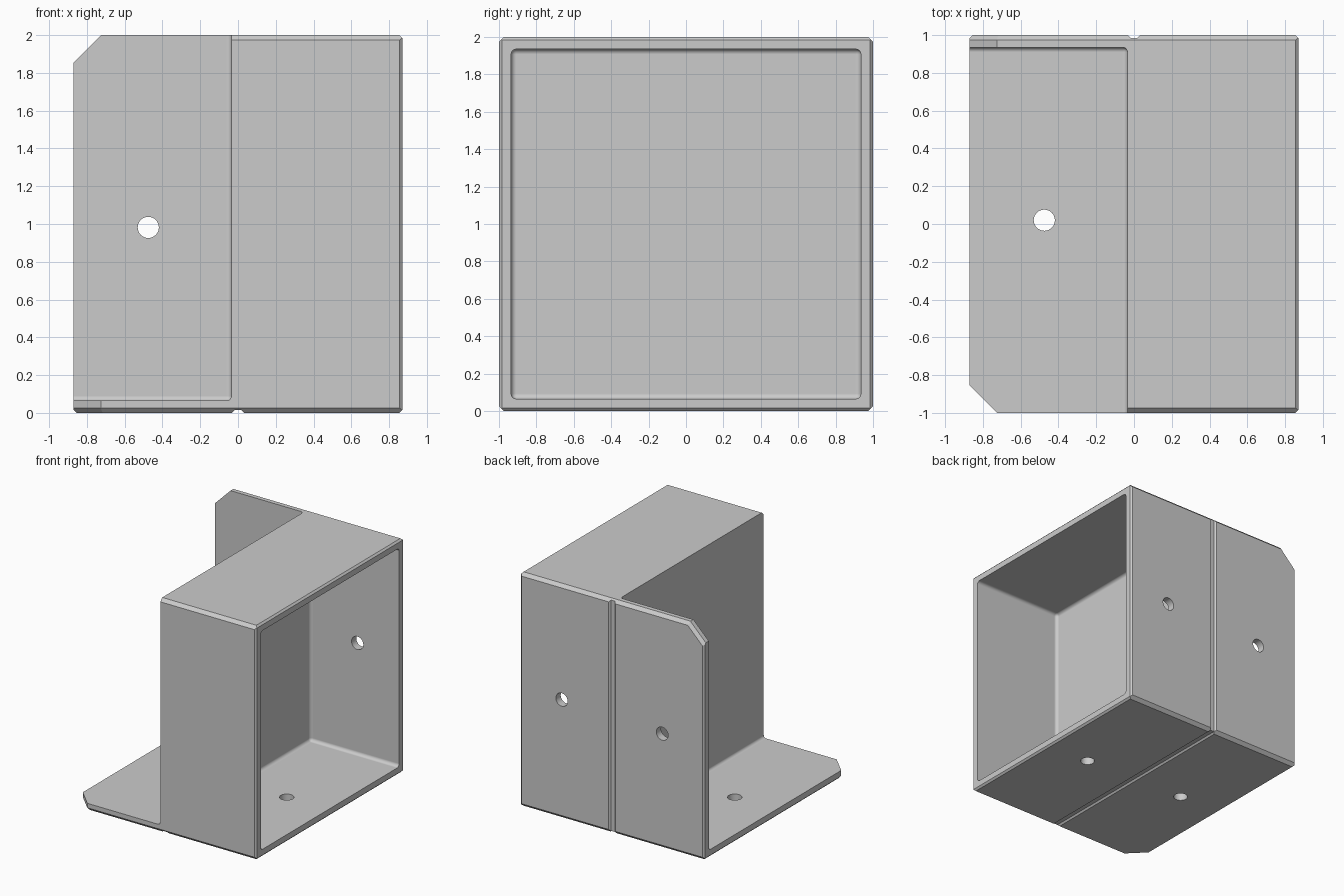
import bpy, bmesh, math
from mathutils import Vector, Matrix

if "Cube" in bpy.data.objects:
    bpy.data.objects.remove(bpy.data.objects["Cube"])

X0, X1 = -0.87, 0.87      # overall length
WALL_X = -0.035           # outer side of the box end wall
T = 0.065                 # wall thickness


def new_object(name, bm):
    bmesh.ops.recalc_face_normals(bm, faces=bm.faces)
    mesh = bpy.data.meshes.new(name)
    bm.to_mesh(mesh)
    bm.free()
    obj = bpy.data.objects.new(name, mesh)
    bpy.context.collection.objects.link(obj)
    return obj


def box_bm(lo, hi):
    bm = bmesh.new()
    bmesh.ops.create_cube(bm, size=1)
    lo, hi = Vector(lo), Vector(hi)
    for v in bm.verts:
        v.co = Vector(a + (b - a) * (c + 0.5) for a, b, c in zip(lo, hi, v.co))
    return bm


def rounded_box(name, lo, hi, radius):
    bm = box_bm(lo, hi)
    bmesh.ops.bevel(bm, geom=bm.edges[:], offset=radius, segments=5,
                    profile=0.5, affect='EDGES')
    return new_object(name, bm)


def slice_off(bm, normal, dist):
    """Remove everything where normal . p > dist and cap the cut."""
    n = Vector(normal)
    bmesh.ops.bisect_plane(bm, geom=bm.verts[:] + bm.edges[:] + bm.faces[:],
                           dist=1e-5, plane_co=n * (dist / n.length_squared),
                           plane_no=n, clear_outer=True)
    bmesh.ops.holes_fill(bm, edges=[e for e in bm.edges if e.is_boundary], sides=0)


def prism(name, points, vector):
    bm = bmesh.new()
    face = bm.faces.new([bm.verts.new(p) for p in points])
    ext = bmesh.ops.extrude_face_region(bm, geom=[face])
    bmesh.ops.translate(bm, vec=vector,
                        verts=[g for g in ext['geom'] if isinstance(g, bmesh.types.BMVert)])
    # keep the starting cap so the prism is closed
    if not face.is_valid or any(e.is_boundary for e in bm.edges):
        bmesh.ops.holes_fill(bm, edges=[e for e in bm.edges if e.is_boundary], sides=0)
    return new_object(name, bm)


def drill(name, centre, along_y):
    bm = bmesh.new()
    rot = Matrix.Rotation(math.pi / 2, 4, 'X') if along_y else Matrix()
    bmesh.ops.create_cone(bm, cap_ends=True, segments=32, radius1=0.056, radius2=0.056,
                          depth=0.4, matrix=Matrix.Translation(centre) @ rot)
    return new_object(name, bm)


# Solid block: faces of the outer hull as plane normal and distance
left, right = ((-1, 0, 0), -X0), ((1, 0, 0), X1)
front, back = ((0, -1, 0), 1.0), ((0, 1, 0), 1.0)
bottom, top = ((0, 0, -1), 0.0), ((0, 0, 1), 2.0)
r = math.sqrt(0.5)
corner_back = ((-r, 0, r), 2.725 * r)      # clipped corner of the back flange
corner_bottom = ((-r, -r, 0), 1.725 * r)   # clipped corner of the bottom flange

bm = box_bm((X0, -1, 0), (X1, 1, 2))
for plane in (corner_back, corner_bottom):
    slice_off(bm, *plane)


def chamfer(a, b, size):
    slice_off(bm, Vector(a[0]) + Vector(b[0]), a[1] + b[1] - size)


for a in (front, back):
    for b in (bottom, top):
        chamfer(a, b, 0.027)
for side in (front, back, bottom, top):
    chamfer(right, side, 0.015)
chamfer(left, back, 0.015)
chamfer(left, bottom, 0.015)
chamfer(corner_back, back, 0.025)
chamfer(corner_bottom, bottom, 0.025)
bracket = new_object("box_with_flanges", bm)

# Cutters: cavity, space above the flanges, bend grooves and screw holes
cutters = [
    rounded_box("cavity_cutter", (0.03, -1 + T, T), (1.2, 1 - T, 2 - T), 0.028),
    rounded_box("flange_space_cutter", (-1.3, -1.4, T), (WALL_X, 1 - T, 2.4), 0.025),
]
groove = [(-0.05, -0.02), (0.05, -0.02), (0.018, 0.014), (-0.018, 0.014)]
cutters.append(prism("bottom_groove_cutter", [(x, -1.2, d) for x, d in groove], (0, 2.4, 0)))
cutters.append(prism("back_groove_cutter", [(x, 1 - d, -0.2) for x, d in groove], (0, 0, 2.4)))
for x, s in ((-0.475, 1), (0.475, -1)):
    cutters.append(drill("back_hole_cutter", (x, 1, 1 - 0.018 * s), True))
    cutters.append(drill("bottom_hole_cutter", (x, 0.02 * s, 0), False))

bpy.context.view_layer.objects.active = bracket
for c in cutters:
    c.hide_render = True
    mod = bracket.modifiers.new("cut", 'BOOLEAN')
    mod.operation, mod.solver, mod.object = 'DIFFERENCE', 'EXACT', c
    bpy.ops.object.modifier_apply(modifier=mod.name)
for c in cutters:
    bpy.data.objects.remove(c, do_unlink=True)

# Grey finish, smooth fillets with crisp edges
grey = bpy.data.materials.new("plain_grey")
grey.diffuse_color = (0.6, 0.6, 0.6, 1)
grey.use_nodes = True
grey.node_tree.nodes["Principled BSDF"].inputs["Base Color"].default_value = grey.diffuse_color
bracket.data.materials.clear()
bracket.data.materials.append(grey)
for p in bracket.data.polygons:
    p.material_index = 0
bpy.ops.object.select_all(action='DESELECT')
bracket.select_set(True)
bpy.ops.object.shade_smooth_by_angle(angle=math.radians(30))
weighted = bracket.modifiers.new("even_normals", 'WEIGHTED_NORMAL')
weighted.keep_sharp = True
